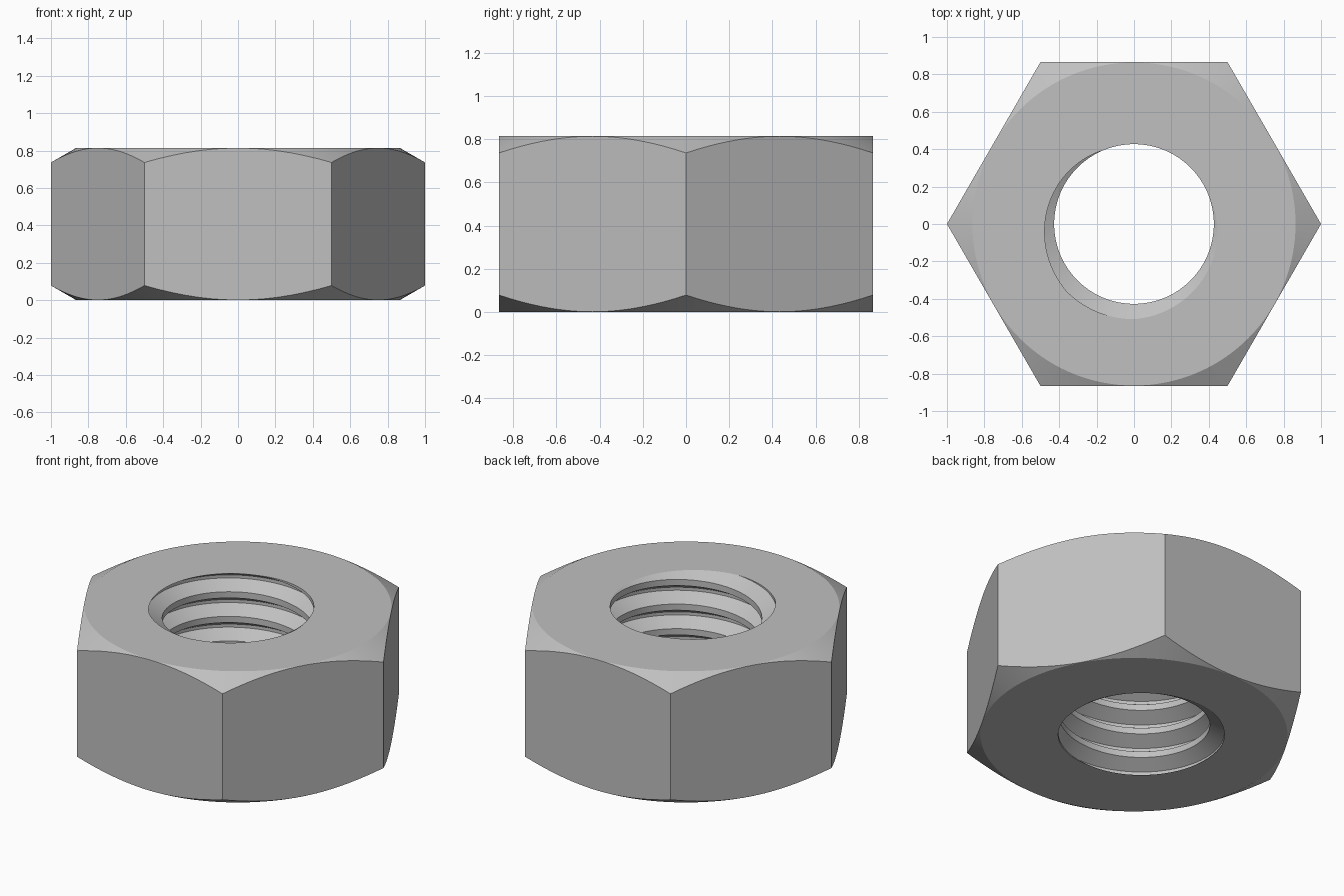
import bpy
import bmesh
from math import cos, sin, pi, tan, radians

cube = bpy.data.objects.get("Cube")
if cube:
    bpy.data.objects.remove(cube, do_unlink=True)

HEIGHT = 0.815
FLAT = 0.866            # centre to each flat side
FACE_RADIUS = 0.864     # flat round face inside the chamfer
MINOR, MAJOR = 0.427, 0.509
PITCH = 0.153
SEGMENTS = 120
THREAD_PHASE = radians(247.5)   # where the thread root meets the top face


def add_grid(bm, columns):
    """Join neighbouring columns of points with quads."""
    cols = [[bm.verts.new(p) for p in col] for col in columns]
    for a, b in zip(cols, cols[1:]):
        for j in range(len(a) - 1):
            bm.faces.new((a[j], b[j], b[j + 1], a[j + 1]))


def polar(radius, angle, z):
    return (radius * cos(angle), radius * sin(angle), z)


angles = [2 * pi * i / SEGMENTS for i in range(SEGMENTS + 1)]
bm = bmesh.new()

# Threaded bore: a right-hand helix trimmed level with both faces
profile = []
for turn in range(-8, 3):
    for offset, radius in ((-3 / 8, MINOR), (-1 / 16, MAJOR),
                           (1 / 16, MAJOR), (3 / 8, MINOR)):
        profile.append((radius, HEIGHT + (turn + offset) * PITCH))
add_grid(bm, [[polar(r, a, z + PITCH * (a - THREAD_PHASE) / (2 * pi))
               for r, z in profile] for a in angles])
bmesh.ops.remove_doubles(bm, verts=bm.verts, dist=1e-5)
for z, direction in ((0, -1), (HEIGHT, 1)):
    bmesh.ops.bisect_plane(bm, geom=bm.verts[:] + bm.edges[:] + bm.faces[:],
                           dist=1e-6, plane_co=(0, 0, z),
                           plane_no=(0, 0, direction), clear_outer=True)

# Hexagonal sides with conical chamfers at top and bottom
columns = []
for a in angles:
    radius = FLAT / cos((a % (pi / 3)) - pi / 6)
    drop = (radius - FACE_RADIUS) * tan(pi / 6)
    columns.append([polar(FACE_RADIUS, a, 0), polar(radius, a, drop),
                    polar(radius, a, HEIGHT - drop),
                    polar(FACE_RADIUS, a, HEIGHT)])
add_grid(bm, columns)
bmesh.ops.remove_doubles(bm, verts=bm.verts, dist=1e-4)

# Flat ring faces between the bore and the chamfers
for z in (0, HEIGHT):
    rim = [e for e in bm.edges if e.is_boundary
           and all(abs(v.co.z - z) < 1e-3 for v in e.verts)]
    bmesh.ops.triangle_fill(bm, edges=rim, use_beauty=True,
                            normal=(0, 0, 1 if z else -1))
bmesh.ops.recalc_face_normals(bm, faces=bm.faces)

mesh = bpy.data.meshes.new("hex_nut")
bm.to_mesh(mesh)
bm.free()
nut = bpy.data.objects.new("hex_nut", mesh)
bpy.context.collection.objects.link(nut)

# Plain steel
steel = bpy.data.materials.new("grey_steel")
steel.use_nodes = True
colour = (0.53, 0.53, 0.53, 1)
steel.diffuse_color = colour
steel.node_tree.nodes["Principled BSDF"].inputs["Base Color"].default_value = colour
mesh.materials.append(steel)

bpy.ops.object.select_all(action="DESELECT")
nut.select_set(True)
bpy.context.view_layer.objects.active = nut
bpy.ops.object.shade_smooth_by_angle(angle=radians(25))
